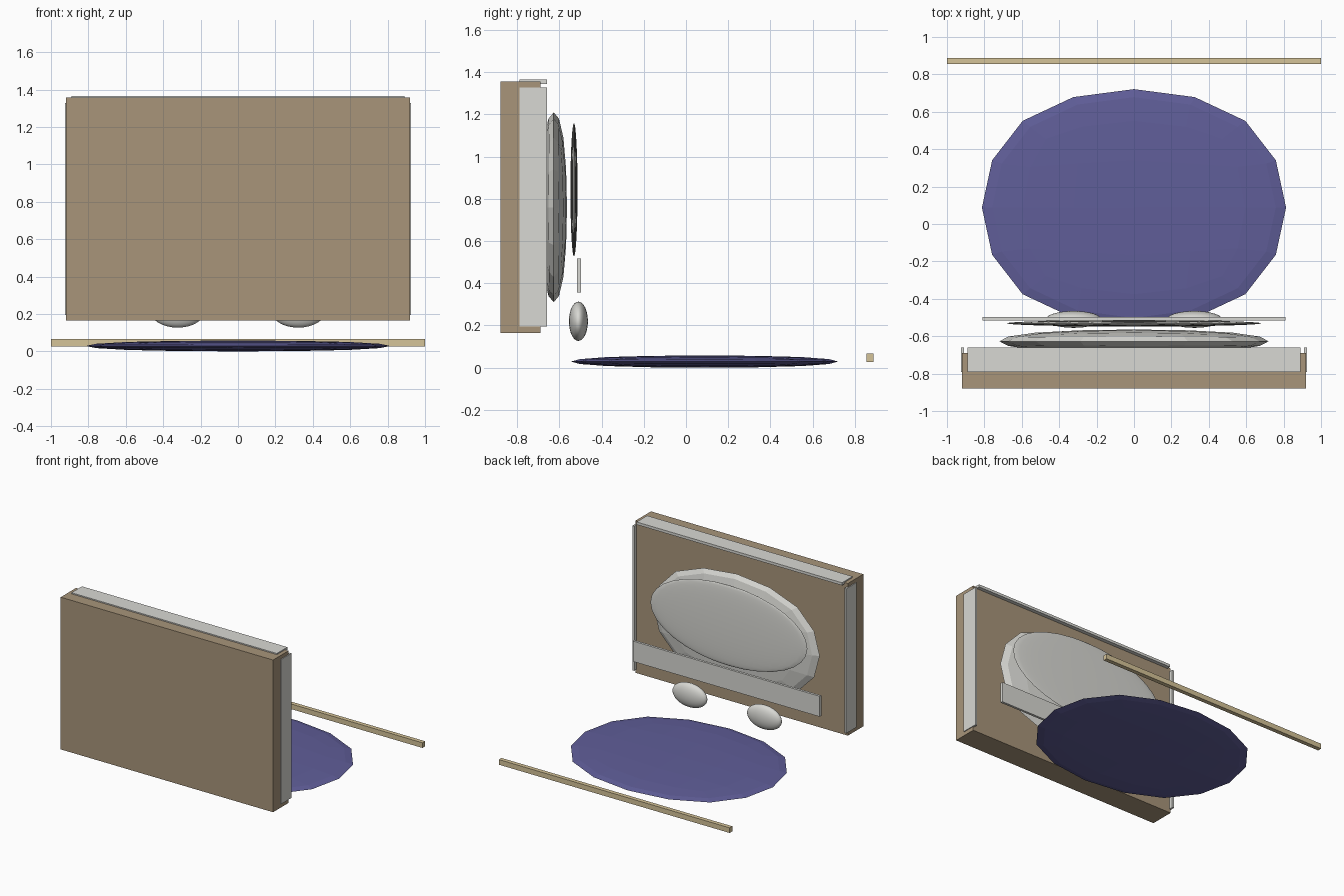
import bpy
import math

cube = bpy.data.objects.get("Cube")
if cube:
    bpy.data.objects.remove(cube, do_unlink=True)


def material(name, rgb):
    """Make a flat material from an sRGB colour given in 0-255."""
    linear = [((c / 255 + 0.055) / 1.055) ** 2.4 for c in rgb] + [1]
    mat = bpy.data.materials.new(name)
    mat.use_nodes = True
    mat.diffuse_color = linear
    bsdf = next(n for n in mat.node_tree.nodes if n.type == 'BSDF_PRINCIPLED')
    bsdf.inputs["Base Color"].default_value = linear
    return mat


brown = material("brown wood", (168, 149, 122))
white = material("warm white", (216, 216, 211))
blue = material("muted blue", (96, 94, 153))
tan = material("pale tan", (213, 195, 152))


def finish(name, size, mat):
    """Name, size and colour the active object."""
    obj = bpy.context.object
    obj.name = name
    obj.scale = size
    bpy.ops.object.transform_apply(location=False, rotation=False, scale=True)
    obj.data.materials.clear()
    obj.data.materials.append(mat)
    return obj


def box(name, low, high, mat):
    centre = [(a + b) / 2 for a, b in zip(low, high)]
    bpy.ops.mesh.primitive_cube_add(size=1, location=centre)
    return finish(name, [b - a for a, b in zip(low, high)], mat)


def pillow(name, centre, radii, mat):
    """Faceted rounded form: a cube subdivided twice, then flattened."""
    shrink = 0.8785  # how far two subdivisions pull in a face centre
    bpy.ops.mesh.primitive_cube_add(size=2, location=centre)
    obj = finish(name, [r / shrink for r in radii], mat)
    sub = obj.modifiers.new("rounding", 'SUBSURF')
    sub.levels = sub.render_levels = 2
    sub.use_limit_surface = False
    return obj


def ellipsoid(name, centre, radii, mat):
    bpy.ops.mesh.primitive_uv_sphere_add(segments=32, ring_count=16, radius=1, location=centre)
    obj = finish(name, radii, mat)
    bpy.ops.object.shade_smooth_by_angle(angle=math.radians(40))
    return obj


# Upright panel with its edge trims
box("back_panel", (-0.92, -0.88, 0.165), (0.92, -0.69, 1.357), brown)
box("top_trim", (-0.89, -0.79, 1.345), (0.89, -0.66, 1.366), white)
for side, name in ((1, "left"), (-1, "right")):
    x = sorted((side * 0.91, side * 0.926))
    box(name + "_trim", (x[0], -0.79, 0.195), (x[1], -0.66, 1.328), white)

# Padded front of the panel
pillow("large_cushion", (0, -0.627, 0.76), (0.72, 0.063, 0.45), white)
ellipsoid("thin_cushion", (0, -0.531, 0.843), (0.68, 0.017, 0.316), white)
box("cross_bar", (-0.81, -0.517, 0.357), (0.81, -0.498, 0.517), white)

# Pair of small rounded pads
for side, name in ((1, "left"), (-1, "right")):
    ellipsoid(name + "_pad", (side * 0.323, -0.51, 0.22), (0.148, 0.045, 0.093), white)

# Floor pieces
pillow("floor_mat", (0, 0.088, 0.029), (0.813, 0.633, 0.029), blue)
box("floor_rod", (-1, 0.855, 0.027), (1, 0.888, 0.067), tan)
